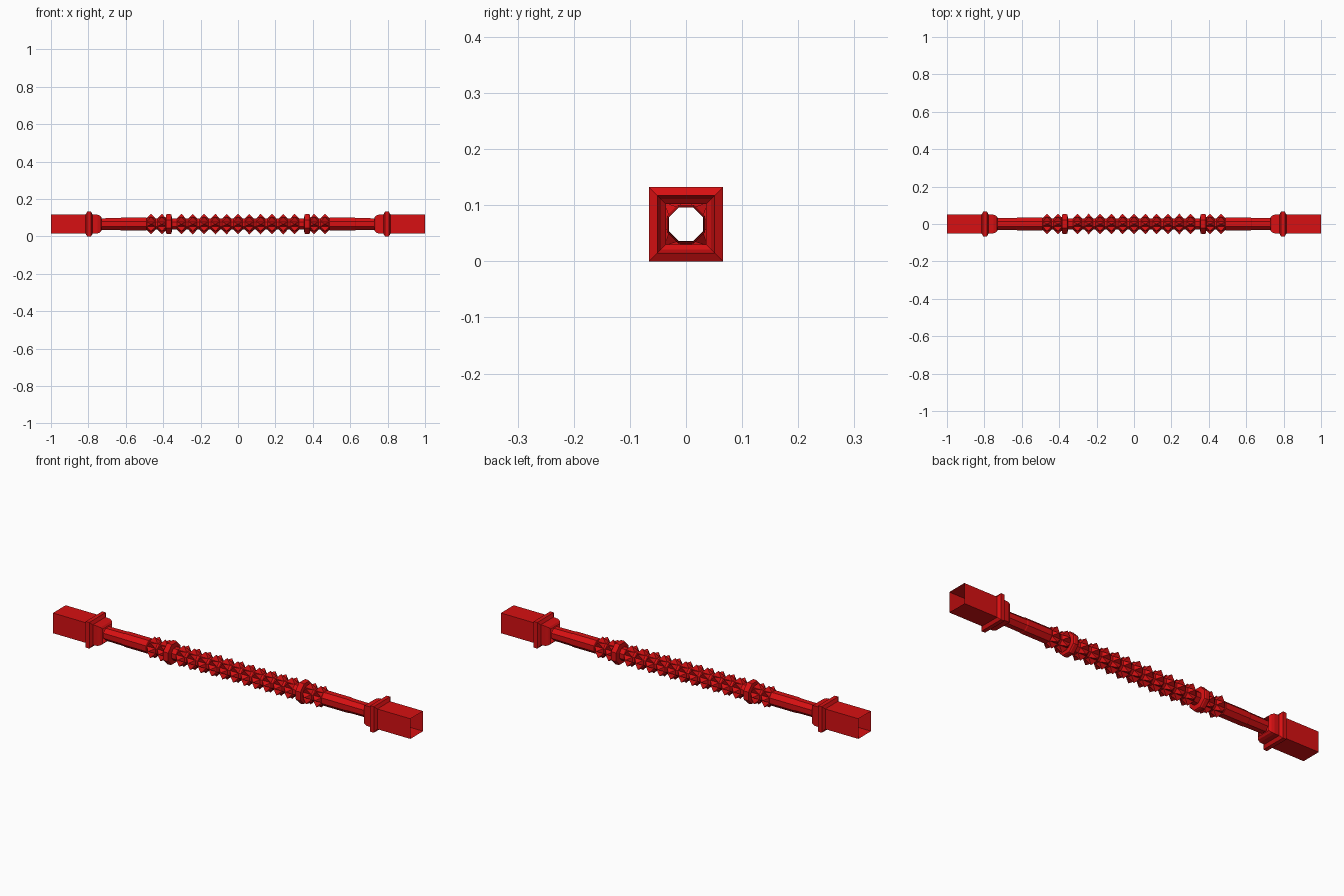
import bpy, bmesh, math
from mathutils import Vector

cube = bpy.data.objects.get("Cube")
if cube:
    bpy.data.objects.remove(cube, do_unlink=True)

AXIS_Z = 0.066

red = bpy.data.materials.new("red paint")
red.use_nodes = True
colour = (0.68, 0.005, 0.006, 1)
red.diffuse_color = colour
red.node_tree.nodes["Principled BSDF"].inputs["Base Color"].default_value = colour


def point(x, half, angle, sides):
    # half is the distance from the axis to a flat side
    r = half / math.cos(math.pi / sides)
    return Vector((x, r * math.cos(angle), AXIS_Z + r * math.sin(angle)))


def ring(bm, x, half, sides):
    return [bm.verts.new(point(x, half, (i + 0.5) * 2 * math.pi / sides, sides))
            for i in range(sides)]


def finish(bm, name):
    bmesh.ops.recalc_face_normals(bm, faces=bm.faces)
    mesh = bpy.data.meshes.new(name)
    bm.to_mesh(mesh)
    bm.free()
    mesh.materials.append(red)
    obj = bpy.data.objects.new(name, mesh)
    bpy.context.collection.objects.link(obj)
    return obj


def loft(name, profile, sides):
    """Open tube along x through (x, half width) steps."""
    bm = bmesh.new()
    rings = [ring(bm, x, h, sides) for x, h in profile]
    for a, b in zip(rings, rings[1:]):
        for i in range(sides):
            j = (i + 1) % sides
            bm.faces.new((a[i], a[j], b[j], b[i]))
    return finish(bm, name)


# Square sleeve with a bevelled flange and a rounded neck
end_profile = [(1.0, 0.051), (0.815, 0.051), (0.806, 0.066), (0.786, 0.066),
               (0.777, 0.051), (0.752, 0.050), (0.738, 0.045), (0.730, 0.036)]
# Plain shaft stepping up slightly toward the studded part
shaft_profile = [(0.732, 0.031), (0.63, 0.032), (0.625, 0.034), (0.49, 0.034), (0.485, 0.030)]
# Bevelled octagonal collar
collar_profile = [(0.388, 0.030), (0.384, 0.050), (0.378, 0.053), (0.362, 0.053),
                  (0.356, 0.050), (0.352, 0.030)]

for side, s in (("left", 1), ("right", -1)):
    for part, profile, sides in (("end_sleeve", end_profile, 4),
                                 ("plain_shaft", shaft_profile, 8),
                                 ("collar", collar_profile, 8)):
        loft(f"{side}_{part}", [(s * x, h) for x, h in profile], sides)

loft("studded_core", [(-0.486, 0.030), (0.486, 0.030)], 8)

# Rows of pointed studs on each of the eight sides
bm = bmesh.new()
places = [i * 0.0605 for i in range(-5, 6)] + [s * x for s in (-1, 1) for x in (0.407, 0.465)]
step = math.pi / 8
for x in places:
    for i in range(8):
        a = i * 2 * step
        base = [bm.verts.new(point(x + dx, 0.030, a + da, 8))
                for dx, da in ((-0.024, -step), (0.024, -step), (0.024, step), (-0.024, step))]
        tip = bm.verts.new((x, 0.055 * math.cos(a), AXIS_Z + 0.055 * math.sin(a)))
        for k in range(4):
            bm.faces.new((base[k], base[(k + 1) % 4], tip))
finish(bm, "pointed_studs")
